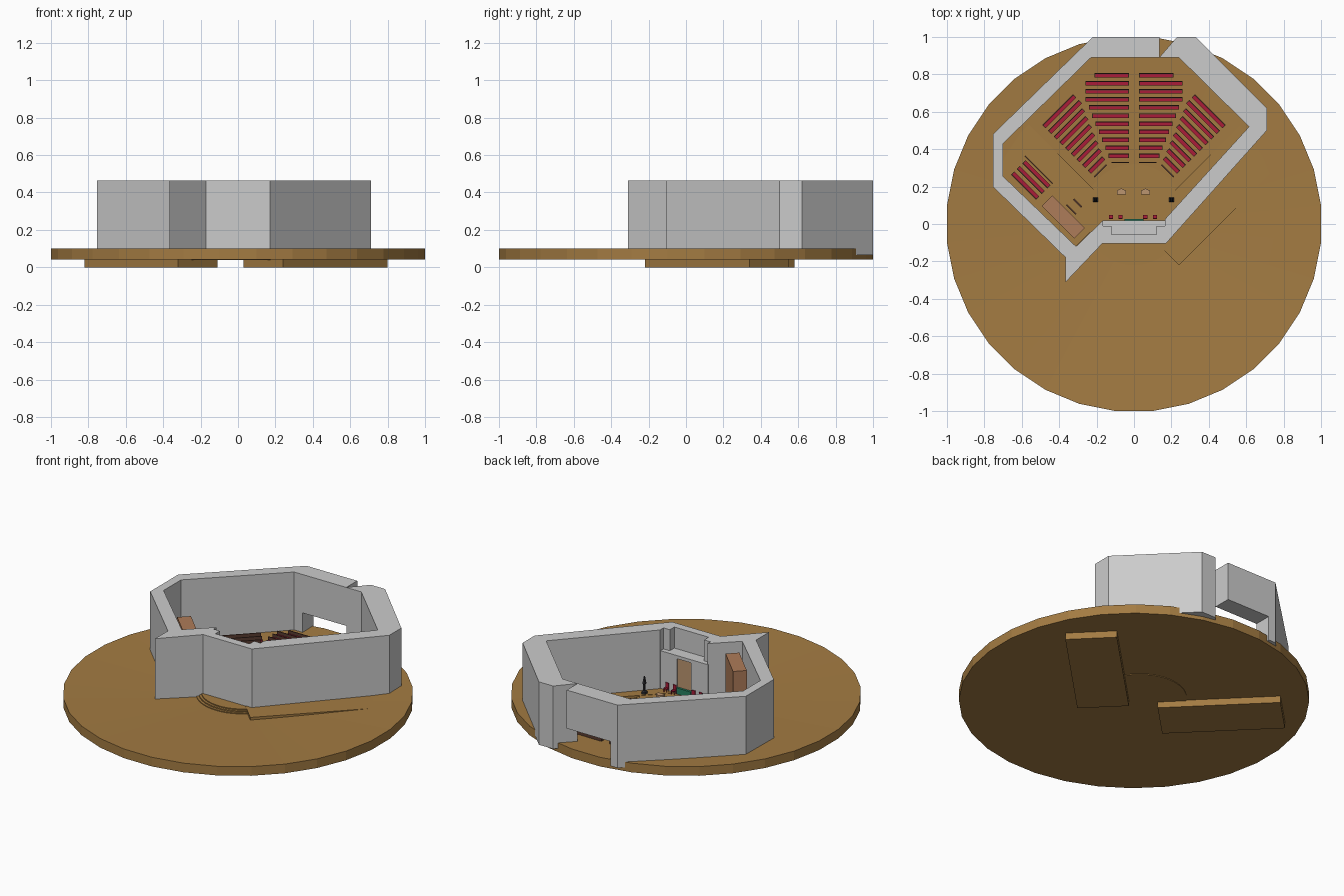
import bpy, bmesh, math
from mathutils import Matrix, Vector

if "Cube" in bpy.data.objects:
    bpy.data.objects.remove(bpy.data.objects["Cube"])

def mat(name, c):
    m = bpy.data.materials.new(name)
    m.diffuse_color = (*c, 1)
    m.use_nodes = True
    m.node_tree.nodes["Principled BSDF"].inputs["Base Color"].default_value = m.diffuse_color
    return m

earth = mat("earth", (.37, .20, .055))
wood = mat("wood", (.42, .20, .10))
dark = mat("dark_wood", (.10, .045, .03))
red = mat("red_cloth", (.40, .012, .04))
tan = mat("tan", (.50, .30, .16))
green = mat("green", (.02, .22, .12))
black = mat("black", (.03, .03, .035))

def finish(bm, name, m=None):
    bmesh.ops.recalc_face_normals(bm, faces=bm.faces)
    me = bpy.data.meshes.new(name)
    bm.to_mesh(me)
    bm.free()
    ob = bpy.data.objects.new(name, me)
    bpy.context.collection.objects.link(ob)
    if m:
        me.materials.append(m)
    return ob

def add_box(bm, x0, x1, y0, y1, z0, z1, M=Matrix()):
    T = Matrix.Translation(((x0+x1)/2, (y0+y1)/2, (z0+z1)/2))
    S = Matrix.Diagonal((x1-x0, y1-y0, z1-z0, 1))
    bmesh.ops.create_cube(bm, size=1, matrix=M @ T @ S)

def box(name, dims, m=None, M=Matrix()):
    bm = bmesh.new()
    add_box(bm, *dims, M)
    return finish(bm, name, m)

def prism(name, pts, z0, z1, m=None):
    bm = bmesh.new()
    f = bm.faces.new([bm.verts.new((x, y, z0)) for x, y in pts])
    top = bmesh.ops.extrude_face_region(bm, geom=[f])
    vs = [g for g in top["geom"] if isinstance(g, bmesh.types.BMVert)]
    bmesh.ops.translate(bm, verts=vs, vec=(0, 0, z1 - z0))
    return finish(bm, name, m)

def lathe(name, prof, n, m, centre=(0, 0), turn=0):
    bm = bmesh.new()
    rings = []
    for r, z in prof:
        rings.append([bm.verts.new((centre[0] + r*math.cos(turn + 2*math.pi*i/n),
                                    centre[1] + r*math.sin(turn + 2*math.pi*i/n), z)) for i in range(n)])
    for a, b in zip(rings, rings[1:]):
        for i in range(n):
            bm.faces.new((a[i], a[(i+1) % n], b[(i+1) % n], b[i]))
    bm.faces.new(rings[0])
    bm.faces.new(rings[-1])
    return finish(bm, name, m)

def floor_z(r):
    return .064 + .036 * min(r, 1)

def rot(deg, x=0, y=0):
    return Matrix.Translation((x, y, 0)) @ Matrix.Rotation(math.radians(deg), 4, 'Z')

# Shallow bowl of ground
lathe("ground_bowl", [(.02, .042), (1.005, .042), (1.005, .1), (.75, floor_z(.75)), (.02, floor_z(.02))],
      32, earth, turn=math.pi/32)

# Raised side floors, poking out below the bowl
prism("right_side_floor", [(.24, -.22), (.8, .34), (.59, .55), (.03, -.01)], 0, .092, earth)
prism("left_side_floor", [(-.32, -.13), (-.11, .08), (-.61, .58), (-.82, .37)], 0, .092, earth)

# Round stage with three steps
lathe("stage", [(.27, .038), (.27, .077), (.255, .077), (.255, .084), (.24, .084), (.24, .09)],
      48, earth, centre=(0, .05))

# Outer wall ring with the notch behind the stage
prism("walls", [(.23, 1), (.33, 1), (.71, .62), (.71, .5), (.17, -.105), (-.17, -.105), (-.365, -.31),
                (-.365, -.18), (-.755, .2), (-.755, .48), (-.22, 1), (-.17, 1), (-.17, .89), (-.23, .89),
                (-.7, .43), (-.7, .255), (-.31, -.12), (-.165, .02), (-.165, -.01), (-.12, -.01),
                (-.12, -.055), (.12, -.055), (.12, -.01), (.165, -.01), (.165, .025), (.615, .52),
                (.24, .89), (.135, .89)], .065, .463)
box("door_header", (-.17, .135, .89, 1, .22, .463))

# Alcove in the front wall
bm = bmesh.new()
for s in (-1, 1):
    add_box(bm, *sorted((s*.05, s*.12)), -.055, .02, .07, .31)
    add_box(bm, *sorted((s*.12, s*.168)), -.01, .02, .07, .31)
add_box(bm, -.12, .12, -.055, .02, .31, .33)
for s in (-1, 1):
    add_box(bm, *sorted((s*.12, s*.168)), -.01, .02, .31, .33)
finish(bm, "alcove_surround")
box("alcove_panel", (-.05, .05, -.01, .012, .07, .31), tan)
box("alcove_plants", (-.05, .05, -.008, .026, .09, .128), green)

# Pews: frame (seat, back, ends) and cushion, gathered into two meshes
frames, cushions = bmesh.new(), bmesh.new()

def pew(x0, x1, y, M, z):
    add_box(frames, x0, x1, y-.012, y+.008, z+.008, z+.016, M)
    add_box(frames, x0, x1, y+.007, y+.012, z-.005, z+.04, M)
    for x in (x0, x1 - .004):
        add_box(frames, x, x+.004, y-.012, y+.01, z-.01, z+.022, M)
    add_box(cushions, x0+.002, x1-.002, y-.012, y+.006, z+.016, z+.021, M)

def row(i):
    return .795 - .043*i, (.21 if i == 0 else min(.26, .135 + .0178*(10-i)))

def block(rows, M, flip, front):
    for i in rows:
        y, w = row(i)
        pew(*((.028, w) if flip else (-w, -.028)), y, M, floor_z(math.hypot(y, w/2)))
    a, b = (.028, .12) if flip else (-.12, -.028)
    add_box(frames, a, b, front-.003, front+.003, .07, .105, M)

block(range(11), Matrix(), False, .328)
block(range(11), Matrix(), True, .328)
block(range(2, 11), rot(-45), False, .328)
block(range(2, 11), rot(45), True, .328)

# Choir benches facing the stage, with a low screen
for k in range(3):
    pew(-.095, .095, 0, rot(135, -.582+.03*k, .205+.03*k), .092)
add_box(frames, -.105, .105, -.003, .003, .09, .13, rot(135, -.52+.01, .29))
finish(frames, "pew_frames", dark)
finish(cushions, "pew_cushions", red)

# Tall cabinet by the left wall, with console and bench
box("tall_cabinet", (-.123, .123, -.04, .04, .08, .41), wood, rot(-45, -.378, .038))
box("console", (-.035, .035, -.004, .004, .09, .15), dark, rot(-45, -.335, .078))
box("console_shelf", (-.03, .03, -.004, .004, .09, .12), dark, rot(-45, -.302, .112))

# Stage furniture: chairs, lecterns, dark stands
for i, x in enumerate((-.122, -.072, .06, .112)):
    bm = bmesh.new()
    add_box(bm, x-.011, x+.011, .026, .048, .108, .115)
    add_box(bm, x-.011, x+.011, .026, .031, .108, .145)
    for dx in (-.011, .008):
        for y in (.026, .045):
            add_box(bm, x+dx, x+dx+.003, y, y+.003, .088, .108)
    finish(bm, f"chair_{i}", red)
for x in (-.068, .062):
    prism("lectern", [(x-.024, .158), (x+.024, .158), (x+.024, .178), (x, .19), (x-.024, .178)], .085, .14, tan)
for x in (-.206, .2):
    lathe("stand", [(.018, .088), (.018, .105), (.007, .112), (.007, .15), (.012, .155), (.004, .2)],
          4, black, centre=(x, .13), turn=math.pi/4)
